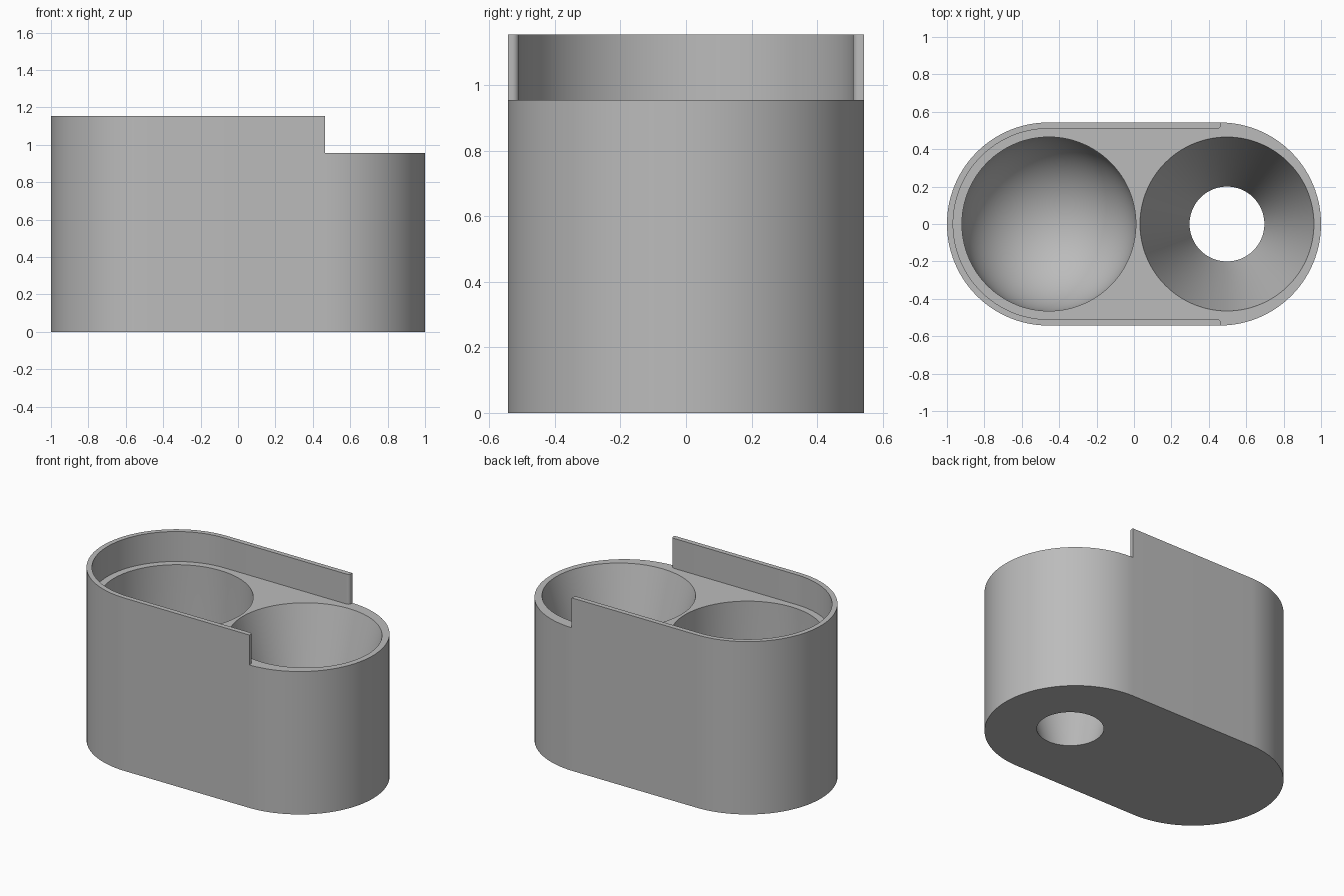
import bpy, bmesh
from math import sin, cos, pi, radians

cube = bpy.data.objects.get("Cube")
if cube:
    bpy.data.objects.remove(cube, do_unlink=True)

RADIUS = 0.543      # outer end radius
CENTRE = 0.457      # end arc centre
DECK, TOP = 0.955, 1.155
LIP = 0.033         # lip thickness
LIP_END = 0.465
SEG = 128

grey = bpy.data.materials.new("grey plastic")
grey.use_nodes = True
colour = (0.5, 0.5, 0.5, 1)
grey.diffuse_color = colour
grey.node_tree.nodes["Principled BSDF"].inputs["Base Color"].default_value = colour


def arc(cx, cy, r, start, end, n):
    """Points along an arc, angles in degrees."""
    angles = [radians(start + (end - start) * i / n) for i in range(n + 1)]
    return [(cx + r * cos(a), cy + r * sin(a)) for a in angles]


def add_object(name, bm):
    bmesh.ops.recalc_face_normals(bm, faces=bm.faces)
    mesh = bpy.data.meshes.new(name)
    bm.to_mesh(mesh)
    bm.free()
    mesh.materials.append(grey)
    obj = bpy.data.objects.new(name, mesh)
    bpy.context.collection.objects.link(obj)
    return obj


def prism(name, outline, z0, z1):
    """Extrude a plan outline from z0 to z1."""
    bm = bmesh.new()
    face = bm.faces.new([bm.verts.new((x, y, z0)) for x, y in outline])
    ext = bmesh.ops.extrude_face_region(bm, geom=[face])
    verts = [v for v in ext["geom"] if isinstance(v, bmesh.types.BMVert)]
    bmesh.ops.translate(bm, verts=verts, vec=(0, 0, z1 - z0))
    return add_object(name, bm)


def lathe(name, profile, cx):
    """Spin an (r, z) profile around a vertical axis at x = cx."""
    bm = bmesh.new()
    verts = [bm.verts.new((cx + r, 0, z)) for r, z in profile]
    edges = [bm.edges.new(pair) for pair in zip(verts, verts[1:])]
    bmesh.ops.spin(bm, geom=verts + edges, cent=(cx, 0, 0), axis=(0, 0, 1),
                   angle=2 * pi, steps=SEG, use_merge=True)
    bmesh.ops.remove_doubles(bm, verts=bm.verts, dist=1e-5)
    return add_object(name, bm)


# Outer body: a full-height rounded slot shape
half = SEG // 2
outline = (arc(CENTRE, 0, RADIUS, -90, 90, half)
           + arc(-CENTRE, 0, RADIUS, 90, 270, half))
body = prism("twin_cup_holder", outline, 0, TOP)

# Space above the deck, leaving a thin lip with rounded inner ends
fillet = 0.02
inner = RADIUS - LIP
upper = arc(LIP_END - fillet, inner + fillet, fillet, 0, -90, 6)
lower = [(x, -y) for x, y in reversed(upper)]
space = ([(1.1, -0.6), (1.1, 0.6), (LIP_END, 0.6)] + upper
         + arc(-CENTRE, 0, inner, 90, 270, half)
         + lower + [(LIP_END, -0.6)])
deck_cutter = prism("deck_cutter", space, DECK, TOP + 0.1)

# Round-bottomed cup: straight wall above a hemisphere
cup_r, floor = 0.465, 0.04
bowl = arc(0, floor + cup_r, cup_r, -90, 0, 32)
bowl[0] = (0, floor)
cup_cutter = lathe("cup_cutter", bowl + [(cup_r, 1.05), (0, 1.05)], -0.455)

# Funnel: a cone narrowing to a hole in the base
slope = (cup_r - 0.2) / DECK
cone = [(0, -0.1), (0.2 - 0.1 * slope, -0.1),
        (cup_r + 0.1 * slope, DECK + 0.1), (0, DECK + 0.1)]
funnel_cutter = lathe("funnel_cutter", cone, 0.497)

# Cut each space out and discard the cutters
bpy.context.view_layer.objects.active = body
body.select_set(True)
for cutter in (deck_cutter, cup_cutter, funnel_cutter):
    cutter.hide_render = True
    mod = body.modifiers.new(cutter.name, "BOOLEAN")
    mod.operation = "DIFFERENCE"
    mod.solver = "EXACT"
    mod.object = cutter
    bpy.ops.object.modifier_apply(modifier=mod.name)
    bpy.data.objects.remove(cutter, do_unlink=True)

bpy.ops.object.shade_smooth_by_angle(angle=radians(30))
